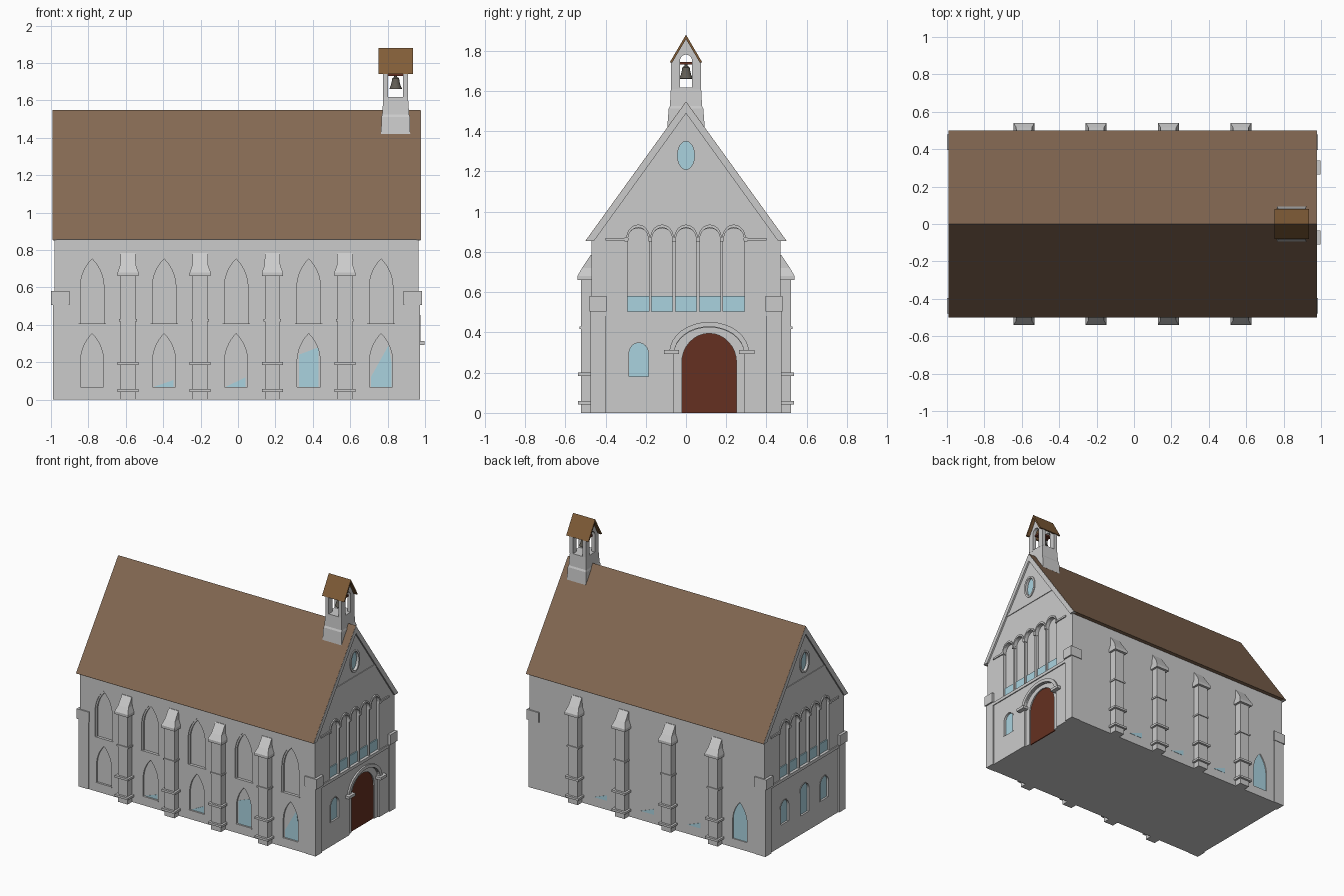
import bpy, bmesh, math

if "Cube" in bpy.data.objects:
    bpy.data.objects.remove(bpy.data.objects["Cube"])


def material(name, rgb):
    m = bpy.data.materials.new(name)
    m.diffuse_color = (*rgb, 1)
    m.use_nodes = True
    m.node_tree.nodes["Principled BSDF"].inputs["Base Color"].default_value = m.diffuse_color
    return m


TILE = material("roof_tile", (0.23, 0.14, 0.085))
COTE_TILE = material("bellcote_tile", (0.22, 0.11, 0.04))
GLASS = material("glass", (0.40, 0.65, 0.74))
WOOD = material("door_wood", (0.13, 0.03, 0.015))
BRONZE = material("bell_metal", (0.12, 0.11, 0.09))


def finish(name, bm, mat=None):
    bmesh.ops.recalc_face_normals(bm, faces=bm.faces)
    me = bpy.data.meshes.new(name)
    bm.to_mesh(me)
    bm.free()
    ob = bpy.data.objects.new(name, me)
    bpy.context.collection.objects.link(ob)
    if mat:
        me.materials.append(mat)
    return ob


def prisms(name, items, mat=None):
    """Each item: (outline, axis, a, b); outline is (y,z) for axis x, (x,z) for axis y."""
    bm = bmesh.new()
    for pts, axis, a, b in items:
        rows = [[bm.verts.new((d, p, q) if axis == 'x' else (p, d, q)) for p, q in pts] for d in (a, b)]
        bm.faces.new(rows[0])
        bm.faces.new(rows[1])
        n = len(pts)
        for i in range(n):
            j = (i + 1) % n
            bm.faces.new((rows[0][i], rows[0][j], rows[1][j], rows[1][i]))
    return finish(name, bm, mat)


def loft(name, rings, mat=None):
    """Stack of rectangles: (z, x0, x1, y0, y1)."""
    bm = bmesh.new()
    rows = [[bm.verts.new((x, y, z)) for x, y in ((x0, y0), (x1, y0), (x1, y1), (x0, y1))]
            for z, x0, x1, y0, y1 in rings]
    bm.faces.new(rows[0])
    bm.faces.new(rows[-1])
    for r, s in zip(rows, rows[1:]):
        for i in range(4):
            bm.faces.new((r[i], r[(i + 1) % 4], s[(i + 1) % 4], s[i]))
    return finish(name, bm, mat)


def rect(p0, p1, q0, q1):
    return [(p0, q0), (p1, q0), (p1, q1), (p0, q1)]


def arch(c, z0, spring, hw, rise, pointed=False, n=16):
    if pointed:
        R = (hw * hw + rise * rise) / (2 * hw)
        top = math.atan2(rise, R - hw)
        arc = [(hw - R + R * math.cos(top * i / 8), R * math.sin(top * i / 8)) for i in range(9)]
        curve = [(-x, z) for x, z in arc] + arc[-2::-1]
    else:
        curve = [(-hw * math.cos(math.pi * i / n), rise * math.sin(math.pi * i / n)) for i in range(n + 1)]
    pts = [(c + x, spring + z) for x, z in curve]
    return pts if z0 == spring else [(c - hw, z0)] + pts + [(c + hw, z0)]


def band(outer, inner):
    return outer + inner[::-1]


def chevron(hw, low, apex, drop):
    k = hw - drop * hw / (apex - low)
    return [(-hw, low), (0, apex), (hw, low), (k, low), (0, apex - drop), (-k, low)]


# Walls, with the openings gathered as cutters
walls = prisms("walls", [([(-.47, 0), (.47, 0), (.47, .875), (0, 1.52), (-.47, .875)], 'x', -.98, .965)])
cuts = []
bays = [-.78, -.395, -.01, .378, .765]
for x in bays:
    cuts.append((arch(x, .405, .60, .074, .168, True), 'y', -.52, -.452))
    cuts.append((arch(x, .065, .20, .062, .153, True), 'y', -.52, -.458))
cuts.append((arch(-.775, .065, .20, .06, .15, True), 'y', .458, .52))

lights = [i * .119 for i in (-2, -1, 0, 1, 2)]
DOOR_Y = .115
oval = arch(0, 1.28, 1.28, .044, .072) + arch(0, 1.28, 1.28, .044, -.072)[-2:0:-1]
small = {1: [(-.235, .18, .295, .055, .06)],
         -1: [(-.235, .16, .28, .055, .06), (0, .14, .31, .06, .065), (.235, .16, .28, .055, .06)]}
for s, xe in ((1, .965), (-1, -.98)):
    out, deep = xe + s * .06, xe - s * .022
    for y in lights:
        cuts.append((arch(y, .505, .865, .053, .053), 'x', out, deep))
    cuts.append((oval, 'x', out, deep))
    for w in small[s]:
        cuts.append((arch(*w), 'x', out, deep))
cuts.append((arch(DOOR_Y, -.05, .29, .175, .135), 'x', 1.02, .935))
cutter = prisms("opening_cutter", cuts)
cutter.hide_render = True
mod = walls.modifiers.new("openings", 'BOOLEAN')
mod.operation, mod.solver, mod.object = 'DIFFERENCE', 'EXACT', cutter
bpy.context.view_layer.objects.active = walls
bpy.ops.object.modifier_apply(modifier=mod.name)
bpy.data.objects.remove(cutter)

# Main roof
prisms("main_roof", [(chevron(.5, .855, 1.548, .055), 'x', -.991, .975)], TILE)

# Side window frames, sills and glass
prisms("side_window_frames", [(band(arch(x, .405, .60, .074, .168, True),
                                    arch(x, .405, .60, .063, .152, True)), 'y', -.464, -.45) for x in bays])
prisms("side_window_sills", [(rect(x - .066, x + .066, .060, .068), 'y', -.473, -.45) for x in bays]
       + [(rect(x - .076, x + .076, .400, .408), 'y', -.473, -.45) for x in bays])
panes = [[(-.45, .068), (-.345, .068), (-.345, .105)], [(-.065, .068), (.04, .068), (.04, .12)],
         [(.325, .068), (.43, .068), (.43, .28), (.325, .24)],
         [(.71, .068), (.82, .068), (.82, .20), (.805, .29), (.71, .12)]]
prisms("side_glass_front", [(p, 'y', -.460, -.45) for p in panes], GLASS)
prisms("side_glass_back", [([(x + .055, .068), (x - .055, .068), (x - .055, .11)], 'y', .46, .472)
                           for x in bays[1:4]]
       + [(arch(-.775, .065, .20, .06, .15, True), 'y', .45, .462)], GLASS)

# Stepped buttresses along both sides
profile = [(0, .04, .522)]
for z0, z1, grow in ((.042, .058, .016), (.184, .200, .016), (.418, .430, .007)):
    profile += [(z0, .04, .522), (z0, .04 + grow, .522 + grow), (z1, .04 + grow, .522 + grow), (z1, .04, .522)]
profile += [(.66, .04, .522), (.66, .056, .54), (.68, .056, .54), (.72, .042, .517), (.785, .04, .474)]
for x in (-.588, -.202, .184, .571):
    for s in (-1, 1):
        loft("buttress", [(z, x - w, x + w, s * .46, s * d) for z, w, d in profile])

# Gable ends
for s, xe in ((1, .965), (-1, -.98)):
    def slab(pts, d0, d1):
        return (pts, 'x', xe + s * d0, xe + s * d1)

    # Corner piers with caps
    for t in (-1, 1):
        xi = xe - s * .075
        loft("corner_pier", [(0, xi, xe + s * .009, t * .40, t * .474), (.505, xi, xe + s * .009, t * .40, t * .474),
                             (.505, xi - s * .005, xe + s * .02, t * .395, t * .479),
                             (.58, xi - s * .005, xe + s * .02, t * .395, t * .479)])

    # Verge boards, tie course and string courses
    prisms("gable_trim", [slab(chevron(.499, .854, 1.546, .057), -.01, .0125),
                          slab([(-.27, 1.142), (.27, 1.142), (.25, 1.165), (-.25, 1.165)], -.01, .005),
                          slab(rect(-.4, .4, .482, .505), -.01, .007),
                          slab(rect(-.4, -.285, .856, .870), -.01, .008),
                          slab(rect(.285, .4, .856, .870), -.01, .008)])

    # Arcade hoods, capitals and glass
    prisms("arcade_hoods", [slab(band(arch(y, .865, .865, .059, .071), arch(y, .865, .865, .05, .056)), -.015, .008)
                            for y in lights])
    prisms("arcade_capitals", [slab(rect(y - .009, y + .009, .852, .872), -.015, .01)
                               for y in [v - .0595 for v in lights] + [.2975]])
    prisms("arcade_glass", [slab(rect(y - .053, y + .053, .505, .58), -.03, -.014) for y in lights], GLASS)

    # Oval window
    prisms("oval_frame", [slab(band(arch(0, 1.28, 1.28, .058, .084 * k), arch(0, 1.28, 1.28, .042, .07 * k)),
                               -.02, .006) for k in (-1, 1)])
    prisms("oval_glass", [slab(oval, -.03, -.014)], GLASS)

    # Small round-headed windows
    prisms("small_window_frames", [slab(band(arch(*w), arch(w[0], w[1], w[2], w[3] - .007, w[4] - .007)),
                                        -.02, .003) for w in small[s]])
    prisms("small_window_glass", [slab(arch(*w), -.03, -.014) for w in small[s]], GLASS)

# Door, stepped surround, hood and imposts
inner = arch(DOOR_Y, 0, .25, .136, .145)
prisms("door", [(inner, 'x', .93, .944)], WOOD)
prisms("door_surround", [(band(arch(DOOR_Y, 0, .29, .175, .135), inner), 'x', .93, .953)])
prisms("door_hood", [(band(arch(DOOR_Y, .30, .30, .198, .152), arch(DOOR_Y, .30, .30, .172, .128)), 'x', .95, .977)])
prisms("door_imposts", [(rect(DOOR_Y + t * .187 - .038, DOOR_Y + t * .187 + .038, .293, .313), 'x', .94, .997)
                        for t in (-1, 1)])

# Bellcote
CX = .843
loft("bellcote_base", [(z, CX - a, CX + a, -b, b) for z, a, b in
                       ((1.42, .078, .093), (1.512, .076, .086), (1.525, .072, .08), (1.617, .066, .075))])
opening = arch(0, 1.61, 1.745, .031, .036)
frame = [(-.075, 1.61), (-.075, 1.745), (0, 1.862), (.075, 1.745), (.075, 1.61)] + opening[::-1]
prisms("bellcote_arches", [(frame, 'x', CX + t * .04, CX + t * .067) for t in (-1, 1)])
prisms("bellcote_roof", [(chevron(.081, 1.742, 1.88, .022), 'x', .752, .935)], COTE_TILE)
loft("bell_yoke", [(z, CX - .05, CX + .05, -.03, .03) for z in (1.731, 1.745)], WOOD)

# Bell, turned from a profile
bm = bmesh.new()
prof = [(0, 1.665), (.026, 1.66), (.034, 1.662), (.026, 1.68), (.021, 1.70), (.018, 1.718), (.008, 1.725), (.008, 1.735), (0, 1.735)]
vs = [bm.verts.new((CX + r, 0, z)) for r, z in prof]
es = [bm.edges.new(p) for p in zip(vs, vs[1:])]
bmesh.ops.spin(bm, geom=vs + es, cent=(CX, 0, 0), axis=(0, 0, 1), angle=2 * math.pi, steps=20)
bmesh.ops.remove_doubles(bm, verts=bm.verts, dist=1e-5)
bell = finish("bell", bm, BRONZE)
bpy.ops.object.select_all(action='DESELECT')
bell.select_set(True)
bpy.context.view_layer.objects.active = bell
bpy.ops.object.shade_smooth_by_angle(angle=math.radians(40))
